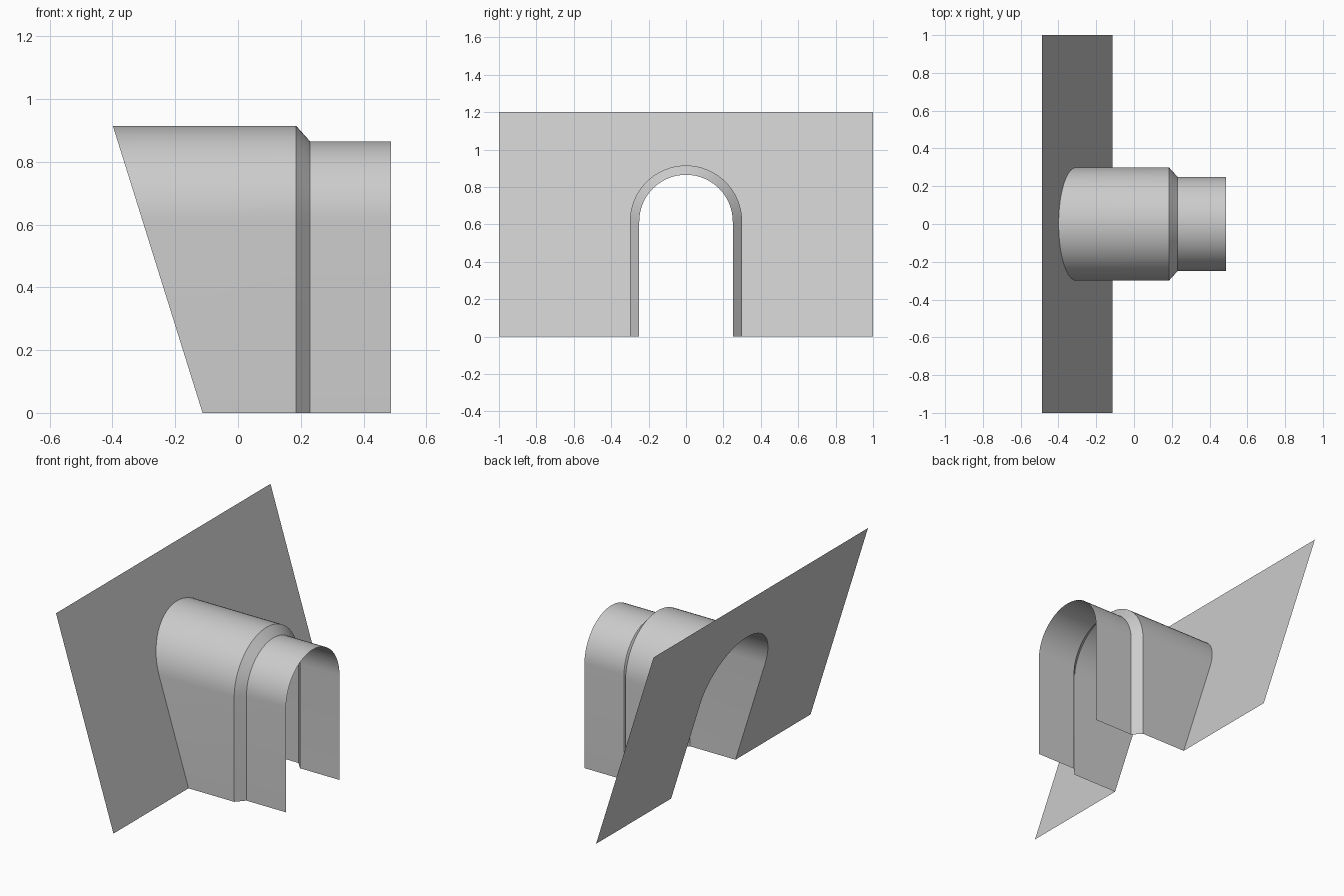
import bpy, bmesh
from math import cos, sin, pi, radians

if "Cube" in bpy.data.objects:
    bpy.data.objects.remove(bpy.data.objects["Cube"])

SPRING = 0.615      # height where the straight sides become the round arch
SEGMENTS = 32


def slope_x(z):
    """x position of the leaning wall at height z"""
    return -0.113 - 0.3125 * z


def arch(radius):
    """Open arch outline as (y, z), from one foot to the other"""
    curve = [(radius * cos(pi * i / SEGMENTS), SPRING + radius * sin(pi * i / SEGMENTS))
             for i in range(SEGMENTS + 1)]
    return [(radius, 0)] + curve + [(-radius, 0)]


def make_object(name, bm, outward):
    bm.normal_update()
    if sum(f.normal.dot(outward(f)) for f in bm.faces) < 0:
        bmesh.ops.reverse_faces(bm, faces=bm.faces[:])
    mesh = bpy.data.meshes.new(name)
    bm.to_mesh(mesh)
    bm.free()
    obj = bpy.data.objects.new(name, mesh)
    bpy.context.collection.objects.link(obj)
    return obj


# Leaning wall with the arched opening cut from its bottom edge
bm = bmesh.new()
outline = [(-1, 0), (-1, 1.2), (1, 1.2), (1, 0)] + arch(0.3)
bm.faces.new([bm.verts.new((slope_x(z), y, z)) for y, z in outline])
make_object("sloped_wall", bm, lambda f: (1, 0, 0))

# Tunnel: wide arch, chamfered step, narrow arch, open underneath
bm = bmesh.new()
sections = [(0.3, slope_x), (0.3, lambda z: 0.185),
            (0.25, lambda z: 0.23), (0.25, lambda z: 0.488)]
rings = [[bm.verts.new((x(z), y, z)) for y, z in arch(r)] for r, x in sections]
for a, b in zip(rings, rings[1:]):
    for i in range(len(a) - 1):
        bm.faces.new((a[i], a[i + 1], b[i + 1], b[i]))
tunnel = make_object("arched_tunnel", bm, lambda f: (0, f.calc_center_median().y, 0.1))

# Smooth the round arch, keep the step edges sharp
bpy.ops.object.select_all(action='DESELECT')
tunnel.select_set(True)
bpy.context.view_layer.objects.active = tunnel
bpy.ops.object.shade_smooth_by_angle(angle=radians(30))
